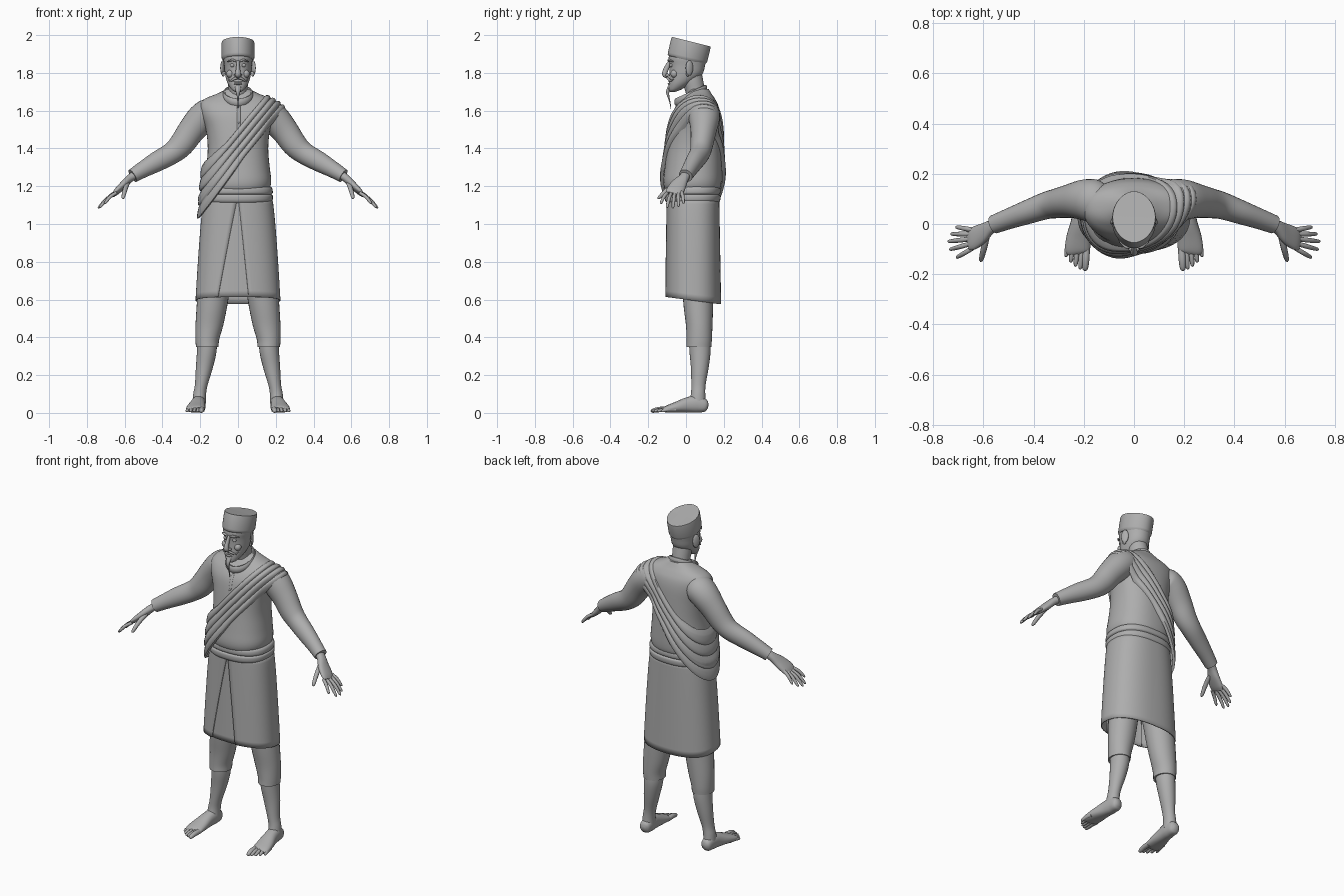
import bpy, bmesh, math
from mathutils import Vector
from mathutils.bvhtree import BVHTree

if "Cube" in bpy.data.objects:
    bpy.data.objects.remove(bpy.data.objects["Cube"])

grey = bpy.data.materials.new("plain_grey")
grey.use_nodes = True
GREY = (0.42, 0.42, 0.42, 1)
grey.diffuse_color = GREY
grey.node_tree.nodes["Principled BSDF"].inputs["Base Color"].default_value = GREY


def finish(name, bm, thick=0):
    bmesh.ops.recalc_face_normals(bm, faces=bm.faces[:])
    me = bpy.data.meshes.new(name)
    bm.to_mesh(me)
    bm.free()
    ob = bpy.data.objects.new(name, me)
    bpy.context.collection.objects.link(ob)
    me.materials.append(grey)
    bpy.ops.object.select_all(action='DESELECT')
    ob.select_set(True)
    bpy.context.view_layer.objects.active = ob
    bpy.ops.object.shade_smooth_by_angle(angle=math.radians(50))
    if thick:
        mod = ob.modifiers.new("thickness", 'SOLIDIFY')
        mod.thickness, mod.offset = thick, -1
    return ob


def grid(name, rows, wrap=True, caps=True, loop=False, thick=0):
    """Skin a list of point rows."""
    bm = bmesh.new()
    vs = [[bm.verts.new(p) for p in r] for r in rows]
    n, m = len(rows), len(rows[0])
    for i in range(n if loop else n - 1):
        for j in range(m if wrap else m - 1):
            a, b = vs[i], vs[(i + 1) % n]
            k = (j + 1) % m
            bm.faces.new((a[j], a[k], b[k], b[j]))
    if caps and wrap:
        bm.faces.new(vs[0])
        bm.faces.new(vs[-1])
    return finish(name, bm, thick)


def spline(st, steps):
    """Catmull-Rom through stations of any dimension."""
    st = [Vector(s) for s in st]
    if steps == 1:
        return st
    e = [st[0] * 2 - st[1]] + st + [st[-1] * 2 - st[-2]]
    out = []
    for i in range(1, len(e) - 2):
        p, a, b, q = e[i - 1:i + 3]
        for k in range(steps):
            t = k / steps
            out.append(0.5 * (2 * a + (b - p) * t + (2 * p - 5 * a + 4 * b - q) * t**2
                              + (3 * a - p - 3 * b + q) * t**3))
    return out + [st[-1]]


def sup(a, p):
    c, s = math.cos(a), math.sin(a)
    return math.copysign(abs(c)**(2 / p), c), math.copysign(abs(s)**(2 / p), s)


def tube(name, stations, n=24, p=2, steps=4, side=None, s=1):
    """Stations x, y, z, radius_u, radius_v; rings are level unless a side vector is given."""
    st = spline(stations, steps)
    rows = []
    for i, q in enumerate(st):
        u, v = Vector((1, 0, 0)), Vector((0, 1, 0))
        if side:
            t = Vector(st[min(i + 1, len(st) - 1)][:3]) - Vector(st[max(i - 1, 0)][:3])
            t.normalize()
            u = Vector(side)
            u = (u - t * u.dot(t)).normalized()
            v = t.cross(u)
        row = []
        for k in range(n):
            c, d = sup(math.tau * k / n, p)
            w = Vector(q[:3]) + u * c * max(q[3], .001) + v * d * max(q[4], .001)
            row.append((w.x * s, w.y, w.z))
        rows.append(row)
    return grid(name, rows)


def level(name, rings, n=40, p=2, steps=4, s=1):
    """Rings of z, centre_y, radius_x, radius_y."""
    return tube(name, [(0, y, z, a, b) for z, y, a, b in rings], n, p, steps, None, s)


def digit(name, base, tip, r, side, s, bend=.008):
    a, b = Vector(base), Vector(tip)
    m = (a + b) / 2 + Vector((0, 0, bend))
    end = b - (b - a) * .1
    tube(name, [(*a, r, r), (*m, r, r), (*end, r * .75, r * .75), (*b, r * .2, r * .2)], 10, 2, 3, side, s)


def ball(name, loc, scale, tilt=0):
    bm = bmesh.new()
    bmesh.ops.create_uvsphere(bm, u_segments=18, v_segments=12, radius=1)
    bmesh.ops.scale(bm, vec=scale, verts=bm.verts)
    ob = finish(name, bm)
    ob.location, ob.rotation_euler = loc, (0, 0, tilt)


# Shirt, belt and collar
torso = level("shirt", [(1.17, .034, .15, .13), (1.19, .034, .168, .148), (1.23, .034, .176, .154),
                        (1.3, .038, .168, .15), (1.4, .043, .16, .143), (1.5, .048, .17, .136),
                        (1.58, .054, .195, .126), (1.63, .062, .2, .108), (1.663, .068, .175, .085),
                        (1.69, .07, .11, .065), (1.715, .07, .06, .05)], 48, 2.3)
belt = level("belt", [(1.11, .035, .17, .135), (1.125, .035, .183, .146), (1.15, .035, .184, .147),
                      (1.157, .035, .177, .14), (1.165, .035, .184, .147), (1.19, .035, .181, .146),
                      (1.2, .035, .165, .13)], 48, 2.4, 3)
rim = []
for k in range(32):
    a = math.tau * k / 32
    c = Vector((.073 * math.cos(a), .025 + .078 * math.sin(a), 1.682 + .036 * math.sin(a)))
    o = Vector((math.cos(a), math.sin(a), 0))
    rim.append([c + o * .009 * math.cos(b) + Vector((0, 0, .02 * math.sin(b)))
                for b in [math.tau * j / 10 for j in range(10)]])
grid("collar", rim, caps=False, loop=True)


# Wrapped skirt: outer cloth parted at the front, inner panel behind the parting
def skirt(name, gap_r, gap_l, size, span=1.0):
    rows = []
    for i in range(17):
        t = i / 16
        a0 = math.radians(-90 + gap_l * t)
        a1 = math.radians(270 - gap_r * t)
        if span < 1:
            a0, a1 = math.radians(-122), math.radians(-58)
        row = []
        for k in range(65):
            c, d = sup(a0 + (a1 - a0) * k / 64, 2.4)
            wide = .18 + .045 * t**.7
            y = .037 + (.139 + .01 * t) * d * size
            z = 1.14 - .545 * t - .13 * t * (y - .037)
            row.append((wide * c * size, y, z))
        rows.append(row)
    return grid(name, rows, wrap=False, thick=.006)


cloth = skirt("skirt", 24, 11, 1)
skirt("skirt_inner_panel", 0, 0, .95, .2)

# Arms, hands, legs and feet, mirrored
arms = []
for s, tag in ((1, "left"), (-1, "right")):
    arms.append(tube(tag + "_sleeve", [(.1, .085, 1.59, .06, .06), (.15, .09, 1.585, .085, .08),
                                       (.195, .096, 1.555, .082, .08), (.25, .092, 1.49, .068, .072),
                                       (.3, .083, 1.42, .06, .066), (.35, .073, 1.375, .054, .058),
                                       (.43, .045, 1.33, .047, .053), (.5, .02, 1.29, .041, .044),
                                       (.558, -.002, 1.255, .037, .037)], 28, 2, 4, (0, 1, 0), s))
    tube(tag + "_hand", [(.53, .005, 1.27, .027, .024), (.57, -.012, 1.243, .027, .021),
                         (.605, -.038, 1.208, .041, .02), (.64, -.058, 1.175, .046, .016),
                         (.658, -.066, 1.157, .04, .01)], 20, 2.3, 4, (-.25, 1, .1), s)
    fingers = [((.645, -.098, 1.165), (.708, -.135, 1.108)), ((.655, -.08, 1.16), (.735, -.102, 1.086)),
               ((.656, -.06, 1.16), (.742, -.07, 1.084)), ((.652, -.04, 1.163), (.73, -.04, 1.092)),
               ((.645, -.023, 1.17), (.71, -.012, 1.11))]
    for i, (a, b) in enumerate(fingers[:1] + fingers[1:]):
        digit(f"{tag}_finger_{i + 1}", a, b, .0095, (0, 1, 0), s)
    digit(tag + "_thumb", (.585, -.045, 1.215), (.61, -.15, 1.135), .0125, (1, 0, 0), s)

    tube(tag + "_trouser_leg", [(.09, .045, 1.05, .085, .1), (.105, .05, .85, .088, .095),
                                (.128, .062, .65, .084, .083), (.14, .066, .55, .08, .077),
                                (.152, .07, .46, .073, .07), (.162, .07, .39, .063, .067),
                                (.163, .068, .35, .06, .066)], 28, 2, 4, None, s)
    tube(tag + "_calf", [(.163, .07, .42, .05, .055), (.165, .074, .33, .052, .056),
                         (.178, .073, .24, .045, .047), (.194, .066, .15, .034, .038),
                         (.203, .064, .1, .034, .038), (.206, .06, .05, .036, .045)], 24, 2, 4, None, s)
    tube(tag + "_foot", [(.205, .117, .034, .012, .012), (.206, .103, .037, .03, .033),
                         (.207, .06, .046, .036, .045), (.212, .01, .042, .039, .041),
                         (.22, -.05, .03, .048, .029), (.225, -.1, .02, .05, .019),
                         (.224, -.118, .015, .042, .011)], 24, 2.3, 4, (1, 0, 0), s)
    for i in range(5):
        x = .195 + .019 * i
        digit(f"{tag}_toe_{i + 1}", (.19 + .017 * i, -.095 + .01 * i, .018), (x, -.187 + .003 * i + .0027 * i * i, .01),
              .015 if i == 0 else .0105, (1, 0, 0), s, .004)

# Ribbed shoulder sash draped over the body by casting rays inward
depsgraph = bpy.context.evaluated_depsgraph_get()
trees = [BVHTree.FromObject(o, depsgraph) for o in (torso, belt, cloth, arms[0])]


def surface(origin, direction):
    hits = [t.ray_cast(origin, direction) for t in trees]
    return min((h[3] for h in hits if h[0]), default=.75)


mid, along = Vector((0, .04, 1.41)), Vector((.64, 0, .77))
across, back = Vector((.77, 0, -.64)), Vector((0, 1, 0))
COUNT, STRIPS = 72, 36
rays, reach = [], []
for i in range(COUNT):
    a = math.tau * i / COUNT
    out = along * math.cos(a) + back * math.sin(a)
    hip = max(0, -math.cos(a))**2
    line = []
    for j in range(STRIPS + 1):
        w = (2 * j / STRIPS - 1) * (.063 + .022 * hip)
        foot = mid + across * w
        rays.append((foot, out))
        line.append(1 - surface(foot + out, -out) + .035 * hip)
    reach.append(line)
for _ in range(4):
    reach = [[(reach[i - 1][j] + 2 * reach[i][j] + reach[(i + 1) % COUNT][j]) / 4
              for j in range(STRIPS + 1)] for i in range(COUNT)]
rows = []
for i in range(COUNT):
    row = []
    for j in range(STRIPS + 1):
        foot, out = rays[i * (STRIPS + 1) + j]
        f = j / STRIPS
        puff = -.012 if j in (0, STRIPS) else .005 + .011 * abs(math.sin(4 * math.pi * f))**.6
        row.append(foot + out * (reach[i][j] + puff))
    rows.append(row)
grid("sash", rows, wrap=False, loop=True)

# Shirt front seam and buttons
seam = []
for k in range(12):
    z = 1.645 - .022 * k
    y = -1 + surface(Vector((0, -1, z)), Vector((0, 1, 0)))
    seam.append((.004, y, z, .008, .003))
    if k % 4 == 1:
        ball(f"button_{k}", (.004, y - .002, z), (.005, .004, .005))
tube("shirt_seam", seam, 8, 2, 2, (1, 0, 0))

# Head, neck and cap
tube("neck", [(0, .07, 1.64, .06, .058), (0, .05, 1.7, .051, .053), (0, .035, 1.76, .053, .056),
              (0, .03, 1.82, .05, .05)], 28)
level("head", [(1.7, -.07, .016, .014), (1.712, -.058, .034, .033), (1.745, -.03, .055, .06),
               (1.79, -.001, .068, .086), (1.84, .007, .073, .094), (1.88, .008, .077, .1),
               (1.92, .012, .07, .09)], 36, 2.1)
tube("cap", [(0, .005, 1.868, .08, .098), (0, .007, 1.877, .086, .106), (0, .0085, 1.885, .087, .107),
             (0, .026, 1.957, .087, .107), (0, .028, 1.965, .085, .105), (0, .0275, 1.963, .079, .098)],
     40, 1.9, 1, (1, 0, 0))

# Face
tube("nose", [(0, -.08, 1.868, .008, .008), (0, -.096, 1.84, .009, .012), (0, -.11, 1.808, .013, .014),
              (0, -.113, 1.79, .015, .013), (0, -.1, 1.778, .01, .008)], 16, 2, 4, (1, 0, 0))
tube("goatee", [(0, -.085, 1.735, .016, .008), (0, -.097, 1.7, .012, .009), (0, -.092, 1.67, .005, .005),
                (0, -.084, 1.64, .003, .003), (0, -.08, 1.61, .001, .001)], 10, 2, 4, (1, 0, 0))
ball("lower_lip", (0, -.087, 1.742), (.022, .01, .006))
ball("teeth", (0, -.084, 1.757), (.026, .009, .008))
for s, tag in ((1, "left"), (-1, "right")):
    ball(tag + "_eye", (s * .03, -.078, 1.84), (.012, .01, .01))
    ball(tag + "_cheek", (s * .042, -.062, 1.795), (.02, .02, .021))
    ball(tag + "_nostril", (s * .014, -.098, 1.788), (.008, .011, .008))
    ball(tag + "_ear", (s * .081, .018, 1.826), (.009, .022, .04), s * .5)
    ball(tag + "_ear_lobe", (s * .078, .01, 1.795), (.007, .011, .014), s * .5)
    tube(tag + "_brow", [(.01, -.088, 1.862, .005, .006), (.03, -.09, 1.868, .006, .008),
                         (.056, -.068, 1.86, .003, .004)], 10, 2, 4, (0, 0, 1), s)
    tube(tag + "_moustache", [(0, -.099, 1.775, .007, .006), (.02, -.095, 1.769, .007, .006),
                              (.038, -.08, 1.758, .005, .005), (.052, -.066, 1.768, .002, .002)],
         10, 2, 4, (0, 0, 1), s)
